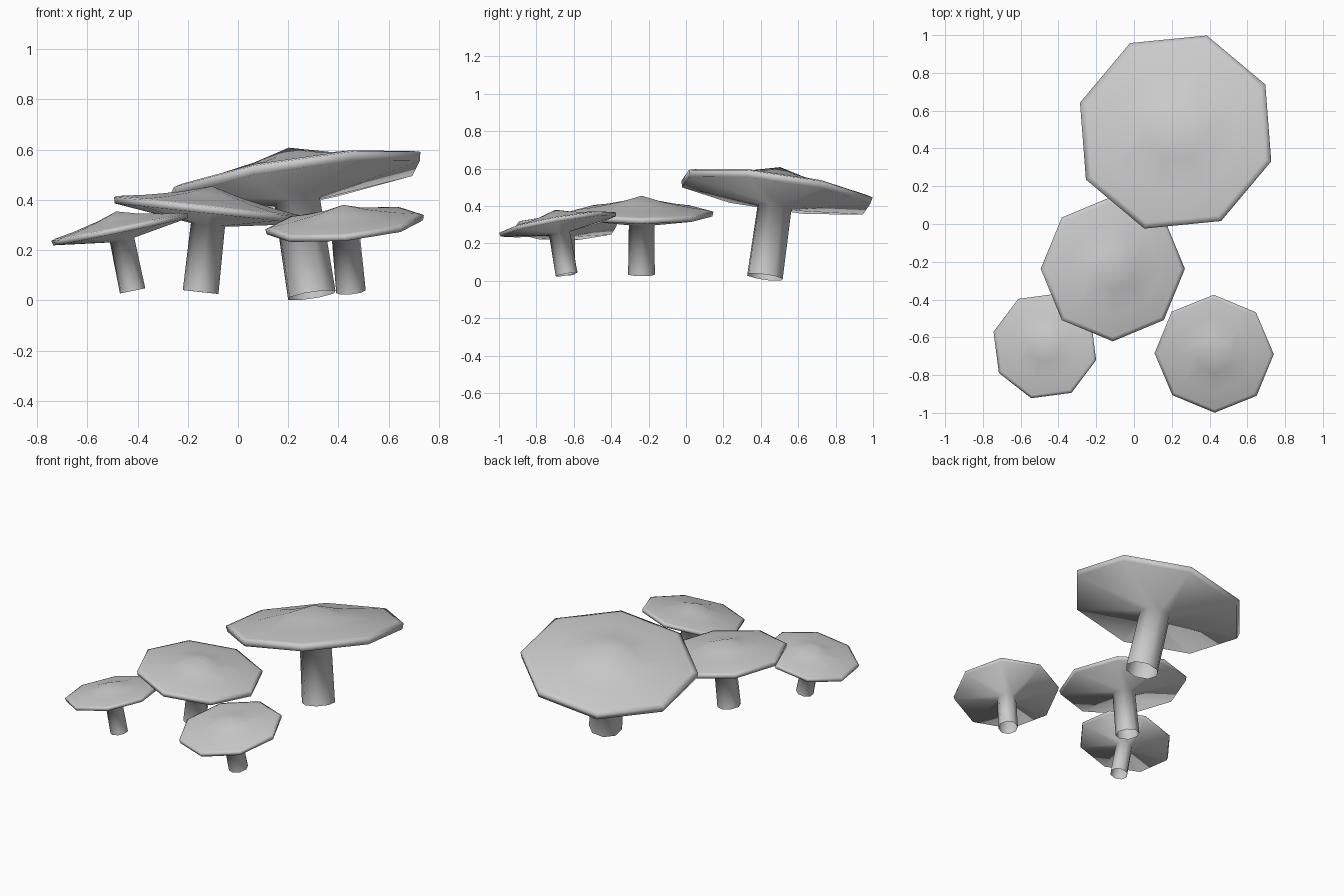
import bpy, bmesh
from math import radians, pi, cos, sin
from mathutils import Vector, Matrix

if "Cube" in bpy.data.objects:
    bpy.data.objects.remove(bpy.data.objects["Cube"])

SIDES = 8

# Half section in units of the cap radius, heights measured down from the tip:
# slightly dished top, thin rim, shallow underside running into the stem
PROFILE = [(0.3, -0.088), (0.65, -0.160), (0.94, -0.204), (1.0, -0.222),
           (0.985, -0.288), (0.178, -0.405)]
FOOT_RADIUS = 0.186


def mushroom(name, foot, tip, radius, turn):
    """Eight-sided turned mushroom from the tip down to an open stem foot."""
    foot, tip = Vector(foot), Vector(tip)
    axis = tip - foot
    rings = [(r * radius, z * radius) for r, z in PROFILE]
    rings.append((FOOT_RADIUS * radius, -axis.length))

    bm = bmesh.new()
    loops = [[bm.verts.new((r * cos(2 * pi * i / SIDES), r * sin(2 * pi * i / SIDES), z))
              for i in range(SIDES)] for r, z in rings]
    top = bm.verts.new((0, 0, 0))
    for i in range(SIDES):
        j = (i + 1) % SIDES
        bm.faces.new((top, loops[0][i], loops[0][j]))
        for a, b in zip(loops, loops[1:]):
            bm.faces.new((a[i], b[i], b[j], a[j]))
    for face in bm.faces:
        face.smooth = True

    # lean the mushroom along the line from foot to tip
    tilt = Vector((0, 0, 1)).rotation_difference(axis).to_matrix().to_4x4()
    frame = Matrix.Translation(tip) @ tilt @ Matrix.Rotation(radians(turn), 4, 'Z')
    bmesh.ops.transform(bm, matrix=frame, verts=bm.verts)
    mesh = bpy.data.meshes.new(name)
    bm.to_mesh(mesh)
    bm.free()
    bpy.context.collection.objects.link(bpy.data.objects.new(name, mesh))


# name, foot of stem, tip of cap, cap radius, turn in degrees
mushroom("large_mushroom", (0.294, 0.422, 0.02), (0.202, 0.503, 0.608), 0.539, -17.5)
mushroom("middle_mushroom", (-0.149, -0.238, 0.033), (-0.103, -0.237, 0.455), 0.384, 0)
mushroom("right_mushroom", (0.450, -0.638, 0.034), (0.418, -0.699, 0.38), 0.317, 0)
mushroom("left_mushroom", (-0.420, -0.642, 0.038), (-0.485, -0.646, 0.354), 0.287, -15)
